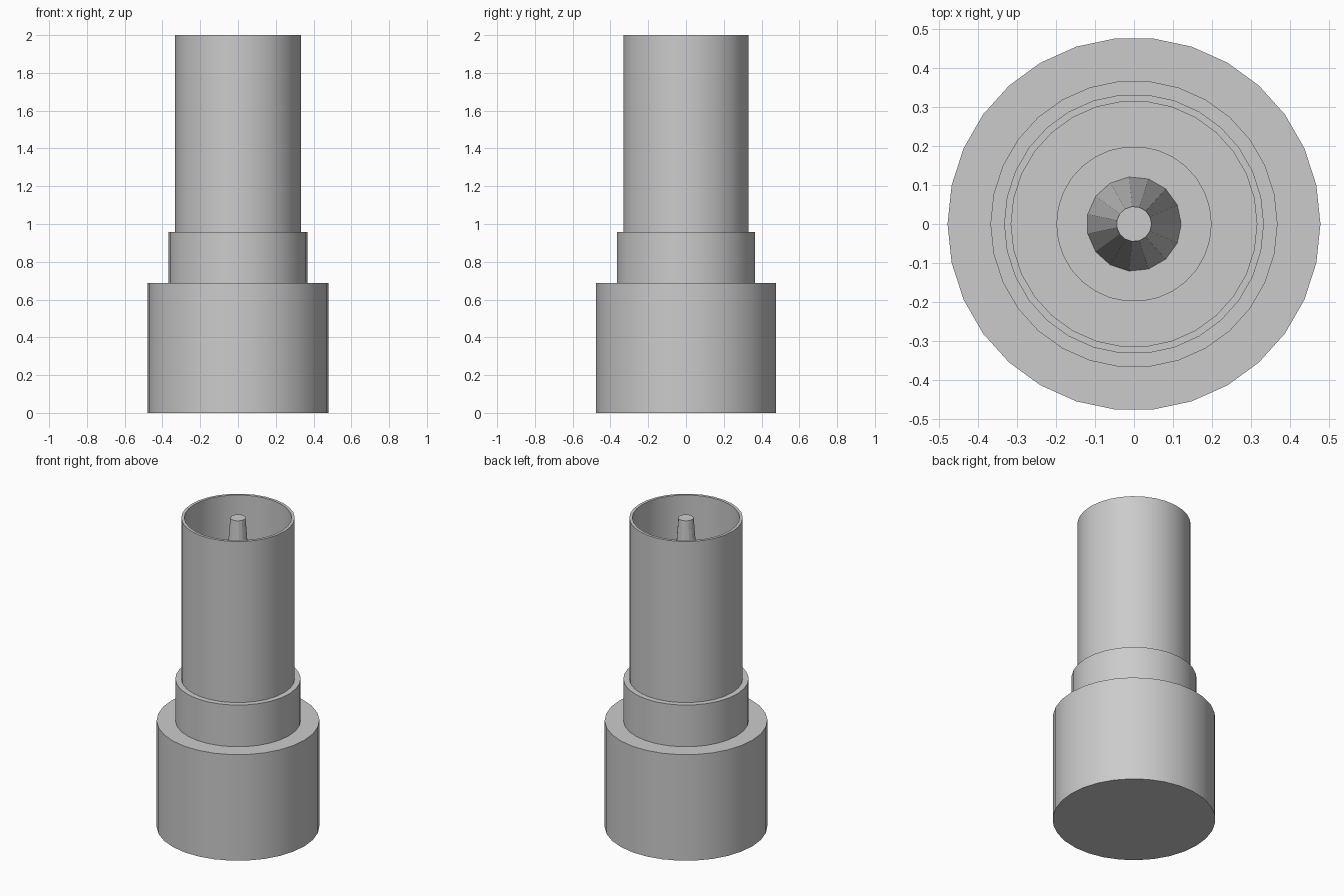
import bpy
import bmesh
import math

SIDES = 30

if "Cube" in bpy.data.objects:
    bpy.data.objects.remove(bpy.data.objects["Cube"])

# One plain grey metal for the whole connector
metal = bpy.data.materials.new("grey metal")
metal.use_nodes = True
grey = (0.6, 0.6, 0.6, 1.0)
metal.diffuse_color = grey
metal.node_tree.nodes["Principled BSDF"].inputs["Base Color"].default_value = grey


def lathe(name, profile, sides=SIDES, smooth=True):
    """Turn (radius, height) points about z; the two open ends are capped."""
    bm = bmesh.new()
    rings = []
    for radius, height in profile:
        angles = [2 * math.pi * i / sides for i in range(sides)]
        rings.append([bm.verts.new((radius * math.cos(a), radius * math.sin(a), height))
                      for a in angles])
    for low, high in zip(rings, rings[1:]):
        for i in range(sides):
            j = (i + 1) % sides
            bm.faces.new((low[i], low[j], high[j], high[i]))
    bm.faces.new(rings[0][::-1])
    bm.faces.new(rings[-1])
    bmesh.ops.recalc_face_normals(bm, faces=bm.faces)
    mesh = bpy.data.meshes.new(name)
    bm.to_mesh(mesh)
    bm.free()
    mesh.materials.append(metal)
    obj = bpy.data.objects.new(name, mesh)
    bpy.context.collection.objects.link(obj)
    if smooth:
        bpy.ops.object.select_all(action="DESELECT")
        obj.select_set(True)
        bpy.context.view_layer.objects.active = obj
        bpy.ops.object.shade_smooth_by_angle(angle=math.radians(30))
    return obj


# Stepped body: base, collar and hollow sleeve with a recessed floor
lathe("connector_body", [
    (0.478, 0), (0.478, 0.687),
    (0.368, 0.687), (0.368, 0.957),
    (0.333, 0.957), (0.333, 2),
    (0.315, 2), (0.315, 0.957),
])

# Round insulator at the bottom of the sleeve
lathe("insulator", [(0.199, 0.95), (0.199, 1.0)])

# Tapered centre pin
lathe("centre_pin", [(0.122, 0.99), (0.045, 2)], sides=15, smooth=False)
